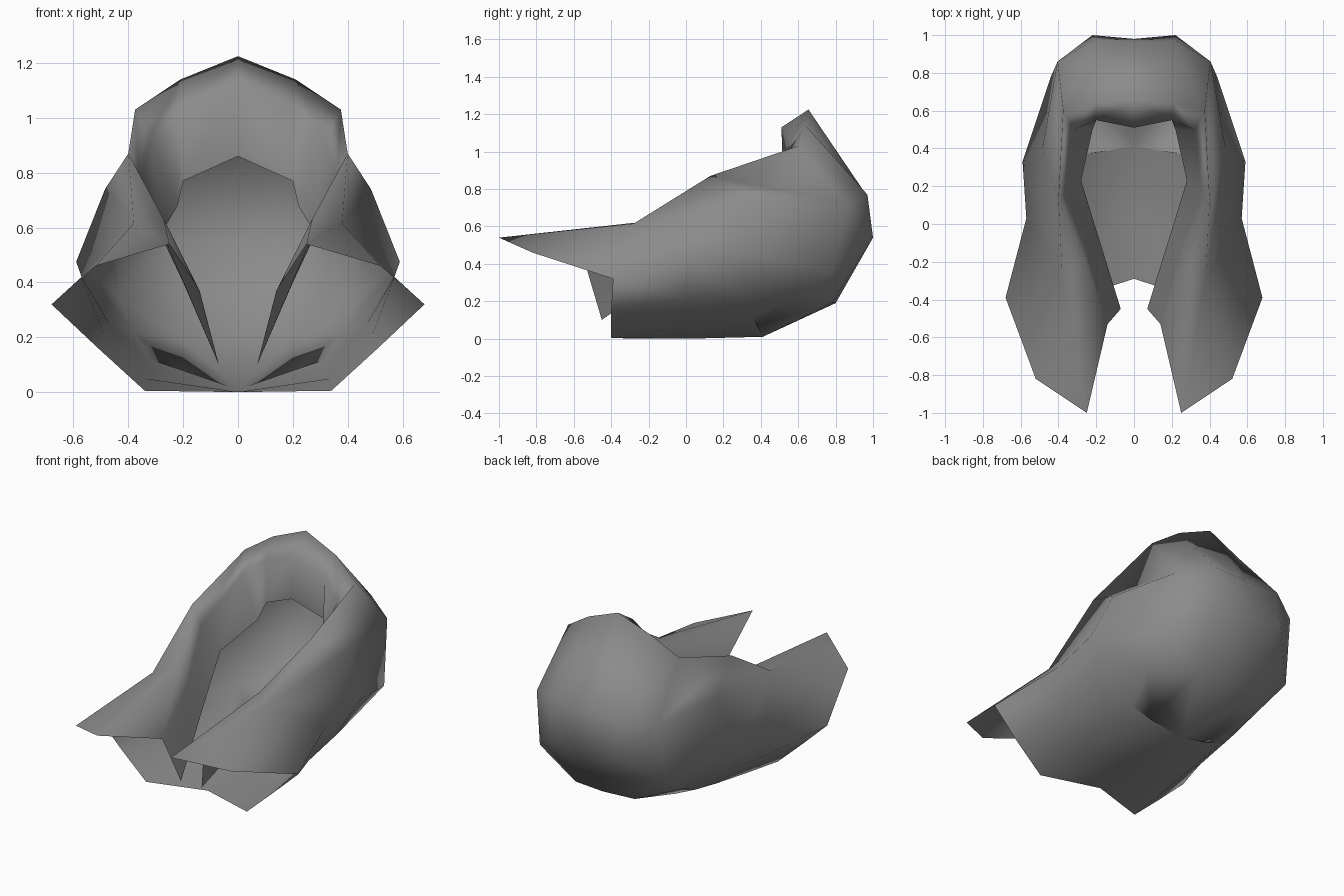
import bpy, bmesh

if "Cube" in bpy.data.objects:
    bpy.data.objects.remove(bpy.data.objects["Cube"])

# One flat grey for the whole cloth shell
grey = bpy.data.materials.new("mid grey cloth")
grey.diffuse_color = (0.26, 0.26, 0.26, 1)
grey.use_nodes = True
grey.node_tree.nodes["Principled BSDF"].inputs["Base Color"].default_value = grey.diffuse_color

# Half cross-sections from the back centre round to the front edge.
# Each runs floor, low wall, widest, upper wall, crest, rolled lip, inner edge.
sections = [
    # back centre
    [(0, .41, .01), (0, .80, .19), (0, .98, .54), (0, .97, .76), (0, .655, 1.225), (0, .51, 1.13), (0, .52, .86)],
    # back
    [(.20, .38, .07), (.20, .78, .19), (.22, 1.0, .54), (.22, .97, .77), (.21, .64, 1.14), (.20, .55, 1.03), (.20, .56, .77)],
    # back corner
    [(.32, .36, .12), (.38, .57, .22), (.44, .78, .35), (.405, .86, .72), (.375, .60, 1.03), (.32, .50, .93), (.22, .50, .68)],
    # side
    [(.33, .18, .09), (.47, .28, .25), (.59, .33, .475), (.485, .40, .74), (.40, .13, .87), (.36, .16, .74), (.28, .23, .58)],
    # side, forward
    [(.34, -.10, .05), (.49, -.02, .21), (.57, .03, .42), (.38, -.28, .615), (.27, -.18, .63), (.25, -.13, .52), (.20, -.03, .40)],
    # front edge with the pointed flap and its turned-in end
    [(.34, -.40, .005), (.51, -.40, .16), (.68, -.39, .32), (.52, -.82, .46), (.25, -1.0, .54), (.14, -.53, .37), (.07, -.45, .10)],
]

bm = bmesh.new()
grid = [[bm.verts.new(p) for p in s] for s in sections]

# Walls, crest and inner fold
for a, b in zip(grid, grid[1:]):
    for i in range(len(a) - 1):
        bm.faces.new((a[i], b[i], b[i + 1], a[i + 1]))

# Floor, from the centre line out to the wall feet
feet = [s[0] for s in grid]
mid = bm.verts.new((0, .02, 0))
lip = bm.verts.new((0, -.29, 0))
bm.faces.new((feet[0], feet[2], feet[1]))
bm.faces.new((feet[0], feet[3], feet[2]))
bm.faces.new((feet[0], mid, feet[4], feet[3]))
bm.faces.new((mid, lip, feet[5], feet[4]))
bmesh.ops.recalc_face_normals(bm, faces=bm.faces)
# The floor must face down, away from the inside
wall = min(bm.faces, key=lambda f: f.calc_center_median().z)
if wall.normal.z > 0:
    bmesh.ops.reverse_faces(bm, faces=bm.faces)

mesh = bpy.data.meshes.new("hood_shell")
bm.to_mesh(mesh)
bm.free()
mesh.materials.append(grey)
for p in mesh.polygons:
    p.use_smooth = True
hood = bpy.data.objects.new("hood_shell", mesh)
bpy.context.collection.objects.link(hood)

# Mirror to the other half
m = hood.modifiers.new("mirror", "MIRROR")
m.use_clip = True
m.merge_threshold = 0.001
